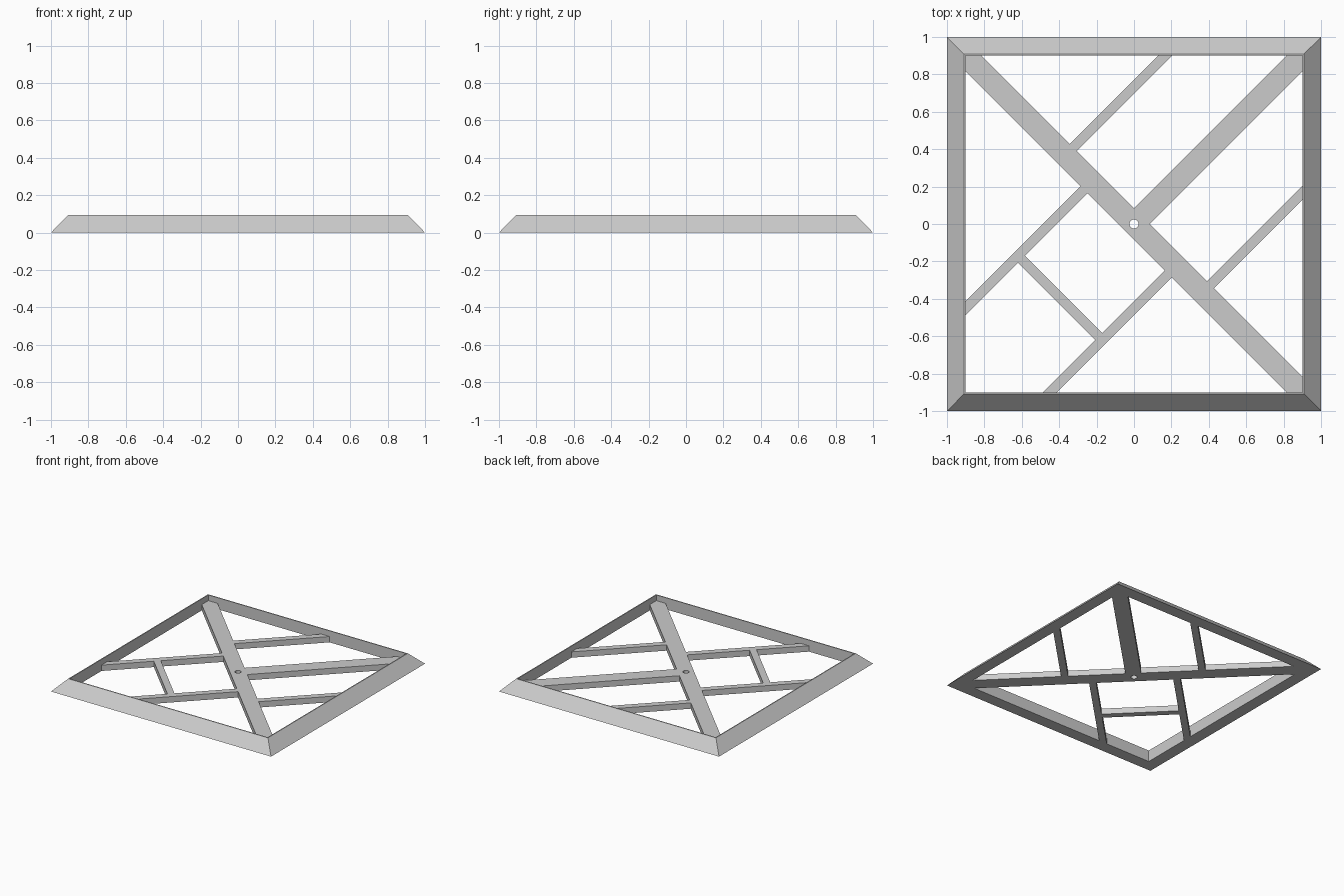
import bpy, bmesh
from math import pi, sqrt
from mathutils import Matrix, Vector

cube = bpy.data.objects.get("Cube")
if cube:
    bpy.data.objects.remove(cube, do_unlink=True)

INNER = 0.9        # half size of the opening
RIM = 0.908        # half size of the slope's top edge
RIM_TOP = 0.095
BAR_TOP = 0.048
WIDE, THIN = 0.06, 0.0265   # half widths of the bars

grey = bpy.data.materials.new("light grey")
grey.use_nodes = True
colour = (0.6, 0.6, 0.6, 1)
grey.diffuse_color = colour
grey.node_tree.nodes["Principled BSDF"].inputs["Base Color"].default_value = colour


def finish(name, bm):
    bmesh.ops.recalc_face_normals(bm, faces=bm.faces)
    mesh = bpy.data.meshes.new(name)
    bm.to_mesh(mesh)
    bm.free()
    mesh.materials.append(grey)
    obj = bpy.data.objects.new(name, mesh)
    bpy.context.collection.objects.link(obj)
    return obj


def bar(name, u0, u1, v, half, falling=False):
    """Bar along a diagonal from u0 to u1, offset sideways by v, trimmed to the opening."""
    bm = bmesh.new()
    bmesh.ops.create_cube(bm, size=1)
    size = Matrix.Diagonal((u1 - u0, 2 * half, BAR_TOP, 1))
    move = Matrix.Translation(((u0 + u1) / 2, v, BAR_TOP / 2))
    turn = Matrix.Rotation(-pi / 4 if falling else pi / 4, 4, "Z")
    bm.transform(turn @ move @ size)
    for side in ((1, 0, 0), (-1, 0, 0), (0, 1, 0), (0, -1, 0)):
        geom = bm.verts[:] + bm.edges[:] + bm.faces[:]
        bmesh.ops.bisect_plane(bm, geom=geom, plane_co=Vector(side) * INNER,
                               plane_no=side, clear_outer=True)
        bmesh.ops.holes_fill(bm, edges=[e for e in bm.edges if e.is_boundary], sides=0)
    return finish(name, bm)


# Square frame: a mitred profile of sloped outside, narrow top and upright inside
bm = bmesh.new()
rings = []
for r, z in ((1, 0), (RIM, RIM_TOP), (INNER, RIM_TOP), (INNER, 0)):
    rings.append([bm.verts.new((x * r, y * r, z))
                  for x, y in ((-1, -1), (1, -1), (1, 1), (-1, 1))])
for i in range(4):
    a, b = rings[i], rings[(i + 1) % 4]
    for k in range(4):
        n = (k + 1) % 4
        bm.faces.new((a[k], a[n], b[n], b[k]))
finish("frame", bm)

# Wide bars: one full diagonal and one half diagonal
main = bar("main_diagonal", -2, 2, 0, WIDE, falling=True)
bar("half_diagonal", WIDE, 2, 0, WIDE)

# Thin bars, parallel to the half diagonal
near, far = 0.45 / sqrt(2), 0.735 / sqrt(2)
bar("upper_right_strut", WIDE, 2, far, THIN)
bar("lower_right_strut", WIDE, 2, -far, THIN)
bar("upper_left_strut", -2, -WIDE, near, THIN)
bar("lower_left_strut", -2, -WIDE, -near, THIN)
bar("cross_strut", -near + THIN, near - THIN, -0.79 / sqrt(2), THIN, falling=True)

# Round hole through the middle
bm = bmesh.new()
bmesh.ops.create_cone(bm, cap_ends=True, segments=32, radius1=0.024, radius2=0.024, depth=0.4)
cutter = finish("hole_cutter", bm)
cutter.hide_render = True
cut = main.modifiers.new("hole", "BOOLEAN")
cut.operation = "DIFFERENCE"
cut.solver = "EXACT"
cut.object = cutter
bpy.context.view_layer.objects.active = main
bpy.ops.object.modifier_apply(modifier=cut.name)
bpy.data.objects.remove(cutter, do_unlink=True)
